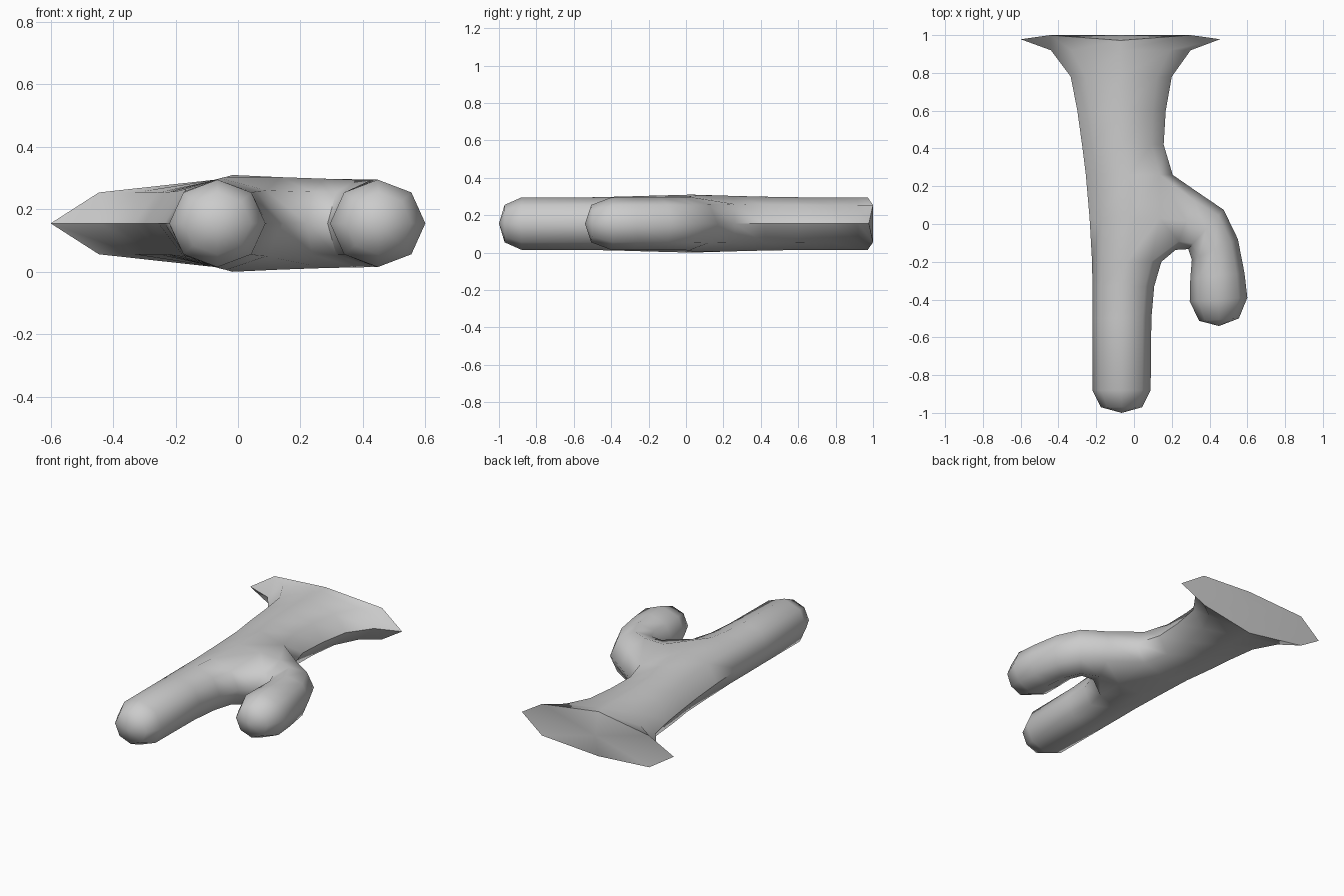
import bpy, bmesh, math
from mathutils import Vector

if "Cube" in bpy.data.objects:
    bpy.data.objects.remove(bpy.data.objects["Cube"])

ZC = 0.155
bm = bmesh.new()


def ring(outer, inner, half_z):
    """Eight-sided elliptical ring; vertex 0 is at outer, 4 at inner, 2 on top."""
    o, i = Vector((*outer, ZC)), Vector((*inner, ZC))
    mid, arm = (o + i) / 2, (o - i) / 2
    return [bm.verts.new(mid + arm * math.cos(k * math.pi / 4)
            + Vector((0, 0, half_z * math.sin(k * math.pi / 4)))) for k in range(8)]


def bridge(a, b, skip=()):
    for k in range(8):
        if k not in skip:
            n = (k + 1) % 8
            bm.faces.new((a[k], a[n], b[n], b[k]))


def cap(r, tip):
    t = bm.verts.new(tip)
    for k in range(8):
        bm.faces.new((r[k], r[(k + 1) % 8], t))


# Main stem: y, left x, right x, half height, from flared end to rounded end
stem = [(0.978, -0.60, 0.455, 0.14), (0.92, -0.44, 0.30, 0.14),
        (0.78, -0.335, 0.20, 0.14), (0.60, -0.30, 0.168, 0.141),
        (0.42, -0.275, 0.157, 0.144), (0.26, -0.255, 0.205, 0.148),
        (0.03, -0.235, 0.20, 0.155), (-0.20, -0.222, 0.145, 0.149),
        (-0.33, -0.22, 0.107, 0.145), (-0.50, -0.22, 0.092, 0.141),
        (-0.88, -0.22, 0.088, 0.14), (-0.97, -0.175, 0.043, 0.10)]
rings = [ring((xr, y), (xl, y), h) for y, xl, xr, h in stem]
for k in (1, 3, 5, 7):
    rings[0][k].co.y = 1.0
for k in (2, 6):
    rings[0][k].co.y = 0.972

# Raised shoulder where the branch joins
for k, s in ((1, 1), (7, -1)):
    rings[6][k].co.z = ZC + s * 0.148
TOP, BOT = 5, 7
for j in range(len(rings) - 1):
    bridge(rings[j], rings[j + 1], skip=(0, 7) if TOP <= j < BOT else ())
cap(rings[0], (-0.07, 1.0, ZC))
cap(rings[-1], (-0.065, -1.0, ZC))

# Side branch grown from the opening: outer point, inner point, half height
t, m, b = rings[TOP], rings[6], rings[BOT]
prev = [t[0], t[1], m[1], b[1], b[0], b[7], m[7], t[7]]
branch = [((0.335, 0.17), (0.22, -0.137), 0.143), ((0.475, 0.075), (0.287, -0.133), 0.141),
          ((0.55, -0.08), (0.306, -0.19), 0.14), ((0.585, -0.26), (0.298, -0.29), 0.14),
          ((0.60, -0.39), (0.295, -0.41), 0.14), ((0.555, -0.50), (0.345, -0.513), 0.10)]
for o, i, h in branch:
    cur = ring(o, i, h)
    bridge(prev, cur)
    prev = cur
cap(prev, (0.45, -0.54, ZC))

# Drop the unused centre vertex edge of the opening
bmesh.ops.delete(bm, geom=[v for v in bm.verts if not v.link_faces], context='VERTS')
bmesh.ops.recalc_face_normals(bm, faces=bm.faces)

mesh = bpy.data.meshes.new("forked_branch")
bm.to_mesh(mesh)
bm.free()
obj = bpy.data.objects.new("forked_branch", mesh)
bpy.context.collection.objects.link(obj)
bpy.context.view_layer.objects.active = obj
obj.select_set(True)
bpy.ops.object.shade_smooth_by_angle(angle=math.radians(55))
